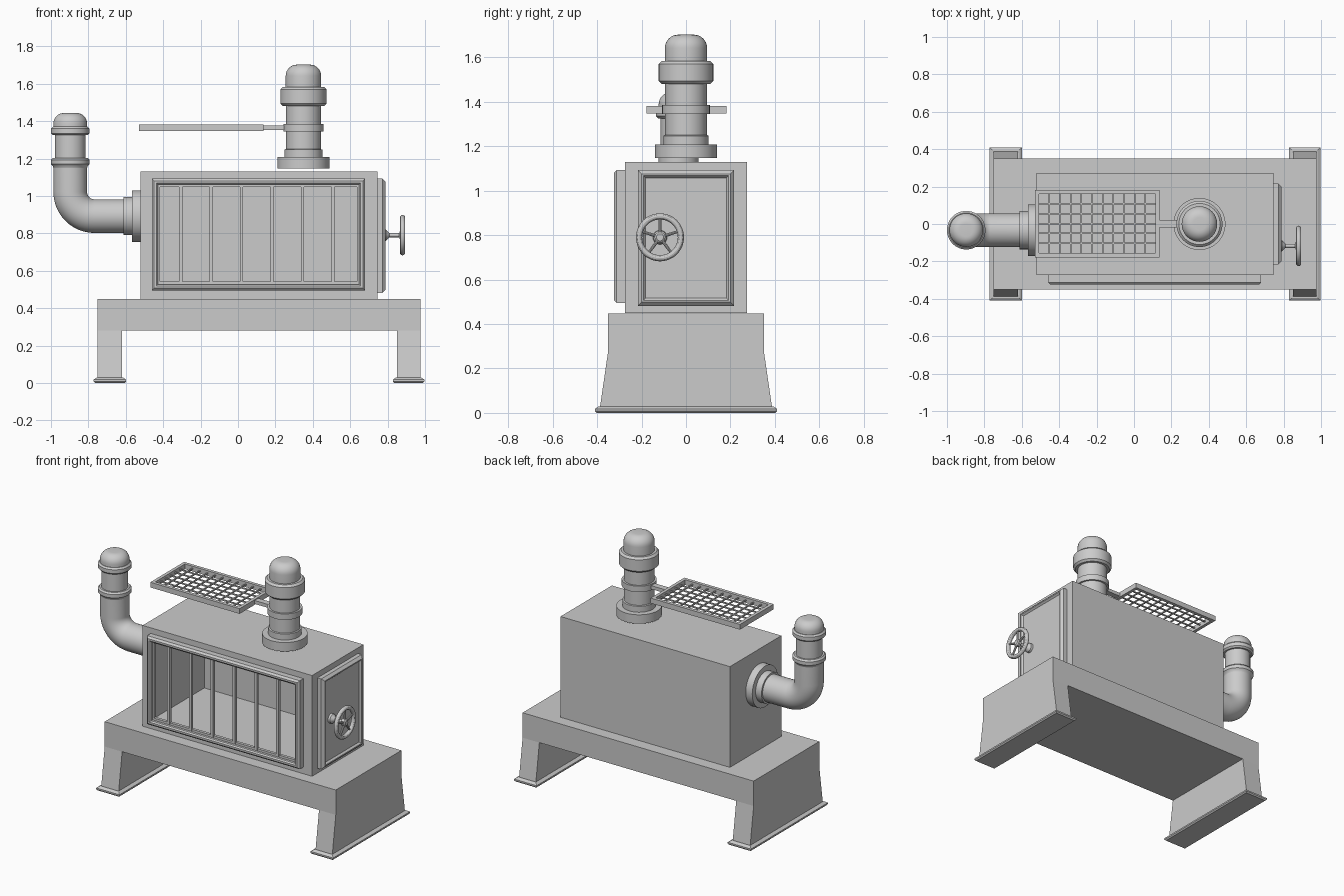
import bpy, bmesh
from math import sin, cos, pi, radians
from mathutils import Vector

if "Cube" in bpy.data.objects:
    bpy.data.objects.remove(bpy.data.objects["Cube"])


def loft(name, rings, loop=False):
    """Skin a sequence of equal-length rings; cap the ends unless it loops."""
    bm = bmesh.new()
    vs = [[bm.verts.new(p) for p in r] for r in rings]
    n = len(vs[0])
    for a, b in zip(vs, vs[1:] + (vs[:1] if loop else [])):
        for i in range(n):
            j = (i + 1) % n
            bm.faces.new((a[i], a[j], b[j], b[i]))
    if not loop:
        bm.faces.new(vs[0])
        bm.faces.new(vs[-1])
    bmesh.ops.recalc_face_normals(bm, faces=bm.faces)
    me = bpy.data.meshes.new(name)
    bm.to_mesh(me)
    bm.free()
    ob = bpy.data.objects.new(name, me)
    bpy.context.collection.objects.link(ob)
    return ob


def rect(axis, at, a0, a1, b0, b1, inset=0):
    """Rectangle ring across an axis; a and b are the other two axes in order."""
    a0, a1, b0, b1 = a0 + inset, a1 - inset, b0 + inset, b1 - inset
    out = []
    for a, b in ((a0, b0), (a1, b0), (a1, b1), (a0, b1)):
        p = [a, b]
        p.insert(axis, at)
        out.append(p)
    return out


def box(name, x0, x1, y0, y1, z0, z1):
    return loft(name, [rect(2, z0, x0, x1, y0, y1), rect(2, z1, x0, x1, y0, y1)])


def circle(c, u, v, r, n=48):
    c, u, v = Vector(c), Vector(u), Vector(v)
    return [c + r * (cos(2 * pi * i / n) * u + sin(2 * pi * i / n) * v) for i in range(n)]


def turned(name, base, axis, profile, n=48, loop=False):
    """Lathe a (radius, distance) profile about an axis through base."""
    w = Vector(axis)
    u = Vector((0, 1, 0))
    v = w.cross(u)
    return loft(name, [circle(Vector(base) + w * d, u, v, r, n) for r, d in profile], loop)


def dome(r, z0, z1, fillet):
    """Cap profile with a rounded top edge."""
    arc = [(r - fillet + fillet * cos(t * pi / 16), z1 - fillet + fillet * sin(t * pi / 16))
           for t in range(9)]
    return [(r, z0)] + arc


def band(r, z0, z1, b=0.01):
    """Bevelled collar profile."""
    return [(r - b, z0), (r, z0 + b), (r, z1 - b), (r - b, z1)]


X, Z = (1, 0, 0), (0, 0, 1)

# Stand: top slab, flared legs and feet
box("stand_top", -0.75, 0.975, -0.35, 0.35, 0.28, 0.448)
for side, x0, x1 in (("left", -0.75, -0.62), ("right", 0.85, 0.975)):
    loft(side + "_leg", [rect(2, 0.02, x0, x1, -0.388, 0.388),
                         rect(2, 0.28, x0, x1, -0.35, 0.35)])
    f = (x0 - 0.022, x1 + 0.022, -0.41, 0.41)
    loft(side + "_foot", [rect(2, 0.0, *f, 0.008), rect(2, 0.008, *f),
                          rect(2, 0.018, *f), rect(2, 0.028, *f, 0.015)])

# Body: box with a deep cavity opening to the front
hole = (-0.43, 0.648, 0.53, 1.06)
body = (-0.52, 0.745, 0.45, 1.13)
loft("cabinet", [rect(1, 0.274, *body), rect(1, -0.274, *body),
                 rect(1, -0.274, *hole), rect(1, 0.255, *hole)])

# Window frame and vertical bars
fr = (-0.46, 0.68, 0.495, 1.092)
loft("window_frame", [rect(1, -0.27, *fr), rect(1, -0.312, *fr), rect(1, -0.324, *fr, 0.012),
                      rect(1, -0.324, *fr, 0.024), rect(1, -0.316, *fr, 0.032),
                      rect(1, -0.27, *fr, 0.032)], loop=True)
loft("inner_frame", [rect(1, y, *hole, i) for y, i in
                     ((-0.28, -0.005), (-0.30, -0.005), (-0.30, 0.012), (-0.28, 0.012))], loop=True)
for i in range(6):
    x = -0.307 + i * 0.163
    box(f"window_bar_{i + 1}", x - 0.009, x + 0.009, -0.305, -0.285, 0.53, 1.06)

# Side panel with bevelled rim
pn = (-0.216, 0.216, 0.482, 1.092)
loft("side_panel", [rect(0, 0.74, *pn), rect(0, 0.772, *pn), rect(0, 0.788, *pn, 0.016),
                    rect(0, 0.788, *pn, 0.024), rect(0, 0.776, *pn, 0.034)])

# Hand wheel: rim, hub, shaft, five spokes
wc = Vector((0.88, -0.117, 0.79))
turned("wheel_rim", wc, X, [(0.094 + 0.014 * cos(t * pi / 6), 0.014 * sin(t * pi / 6))
                            for t in range(12)], loop=True)
turned("wheel_shaft", (0, wc.y, wc.z), X,
       [(0.032, 0.775), (0.03, 0.79), (0.011, 0.81), (0.011, 0.862), (0.024, 0.866),
        (0.024, 0.888), (0.016, 0.894)], 24)
for i in range(5):
    a = 2 * pi * i / 5
    d = Vector((0, sin(a), cos(a)))
    s = Vector((0, cos(a), -sin(a)))
    loft(f"wheel_spoke_{i + 1}", [circle(wc + d * 0.015, X, s, 0.008, 10),
                                  circle(wc + d * 0.092, X, s, 0.006, 10)])

# Chimney on the roof
turned("chimney", (0.35, 0, 0), Z,
       [(0.139, 1.147), (0.139, 1.207), (0.102, 1.207), (0.102, 1.247), (0.094, 1.25)]
       + [(0.094, 1.345), (0.107, 1.345), (0.107, 1.385), (0.094, 1.385), (0.094, 1.48)]
       + band(0.123, 1.48, 1.583, 0.013) + dome(0.095, 1.583, 1.702, 0.06))

# Grill rack on an arm
rk = (-0.53, 0.137, -0.178, 0.182)
loft("rack_frame", [rect(2, z, *rk, i) for z, i in
                    ((1.347, 0), (1.382, 0), (1.382, 0.022), (1.347, 0.022))], loop=True)
box("rack_arm", 0.13, 0.27, -0.018, 0.022, 1.353, 1.376)
w = 0.004
for i in range(1, 11):
    x = -0.51 + i * 0.627 / 11
    box(f"rack_cross_wire_{i}", x - w, x + w, -0.16, 0.164, 1.361, 1.369)
for i in range(1, 6):
    y = -0.156 + i * 0.316 / 6
    box(f"rack_long_wire_{i}", -0.512, 0.12, y - w, y + w, 1.361, 1.369)

# Side pipe: flanges, elbow and capped riser
py, px, pz, bend = -0.033, -0.897, 0.892, 0.13
turned("pipe_flange", (0, py, pz), X, [(0.102, -0.612), (0.102, -0.568), (0.138, -0.568),
                                       (0.138, -0.515)])
rings = [circle((-0.6, py, pz), (0, 1, 0), Z, 0.09)]
for t in range(13):
    a = t * pi / 24
    out = (-sin(a), 0, -cos(a))
    c = Vector((px + bend, py, pz + bend)) + bend * Vector(out)
    rings.append(circle(c, (0, 1, 0), (sin(a), 0, cos(a)), 0.09))
rings.append(circle((px, py, 1.17), (0, 1, 0), (1, 0, 0), 0.09))
loft("pipe_elbow", rings)
turned("pipe_riser", (px, py, 0), Z,
       [(0.09, 1.15)] + band(0.103, 1.16, 1.203) + [(0.082, 1.203), (0.082, 1.325)]
       + band(0.103, 1.325, 1.37) + dome(0.09, 1.37, 1.443, 0.055))

# Smooth the round parts, keep corners sharp
bpy.ops.object.select_all(action='SELECT')
bpy.context.view_layer.objects.active = bpy.data.objects["cabinet"]
bpy.ops.object.shade_smooth_by_angle(angle=radians(30))
